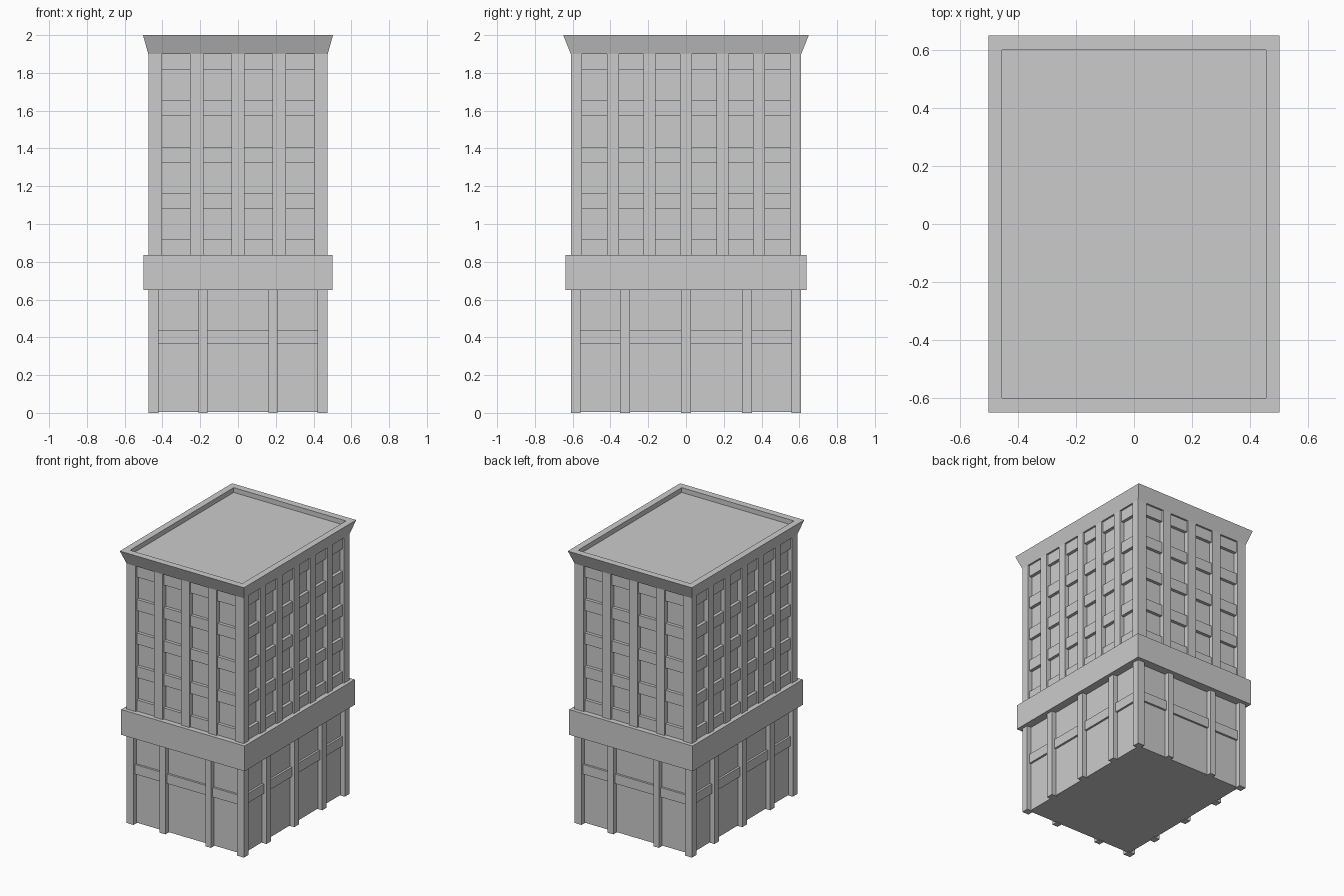
import bpy, bmesh

if "Cube" in bpy.data.objects:
    bpy.data.objects.remove(bpy.data.objects["Cube"])

stone = bpy.data.materials.new("light grey stone")
stone.diffuse_color = (0.6, 0.6, 0.6, 1)
stone.use_nodes = True
stone.node_tree.nodes["Principled BSDF"].inputs["Base Color"].default_value = stone.diffuse_color


def finish(name, bm):
    bmesh.ops.recalc_face_normals(bm, faces=bm.faces)
    me = bpy.data.meshes.new(name)
    bm.to_mesh(me)
    bm.free()
    me.materials.append(stone)
    ob = bpy.data.objects.new(name, me)
    bpy.context.collection.objects.link(ob)
    return ob


def add_box(bm, x0, x1, y0, y1, z0, z1):
    vs = bmesh.ops.create_cube(bm, size=1)["verts"]
    for v in vs:
        v.co.x = x1 if v.co.x > 0 else x0
        v.co.y = y1 if v.co.y > 0 else y0
        v.co.z = z1 if v.co.z > 0 else z0


def box(name, hx, hy, z0, z1):
    bm = bmesh.new()
    add_box(bm, -hx, hx, -hy, hy, z0, z1)
    return finish(name, bm)


HX, HY = 0.475, 0.61      # outer face of the piers
WX, WY = 0.44, 0.575      # recessed wall

# Recessed wall cores and the projecting belt
box("ground_floor_wall", WX, WY, 0.004, 0.66)
box("tower_wall", WX, WY, 0.82, 1.92)
box("belt_course", 0.50, 0.638, 0.65, 0.835)


def piers(name, z0, z1, cx, cy, wx, wy, xs, ys):
    """Four corner piers plus intermediate piers on all four sides."""
    bm = bmesh.new()
    for s in (-1, 1):
        for t in (-1, 1):
            add_box(bm, *sorted((s * cx, s * HX)), *sorted((t * cy, t * HY)), z0, z1)
        for x in xs:
            add_box(bm, x - wx / 2, x + wx / 2, *sorted((s * (WY - 0.01), s * HY)), z0, z1)
        for y in ys:
            add_box(bm, *sorted((s * (WX - 0.01), s * HX)), y - wy / 2, y + wy / 2, z0, z1)
    finish(name, bm)


piers("ground_floor_piers", 0, 0.655, 0.42, 0.558, 0.046, 0.052,
      (-0.185, 0.185), (-0.323, 0, 0.323))
piers("tower_piers", 0.83, 1.905, 0.402, 0.55, 0.07, 0.062,
      (-0.218, 0, 0.218), [i * 0.1935 for i in (-2, -1, 0, 1, 2)])

# Ground floor transom and the spandrels between windows
box("transom_band", 0.455, 0.59, 0.365, 0.435)
for i in range(5):
    z = 0.835 + i * 0.2455
    box("spandrel_band", 0.463, 0.598, z, min(z + 0.082, 1.902))

# Flared cornice with parapet and sunken roof
bm = bmesh.new()
rings = []
for hx, hy, z in ((HX, HY, 1.9), (0.503, 0.65, 2.0), (0.455, 0.60, 2.0), (0.455, 0.60, 1.965)):
    rings.append([bm.verts.new((sx * hx, sy * hy, z))
                  for sx, sy in ((-1, -1), (1, -1), (1, 1), (-1, 1))])
for a, b in zip(rings, rings[1:]):
    for i in range(4):
        j = (i + 1) % 4
        bm.faces.new((a[i], a[j], b[j], b[i]))
bm.faces.new(rings[0])
bm.faces.new(rings[-1])
finish("cornice_and_roof", bm)
